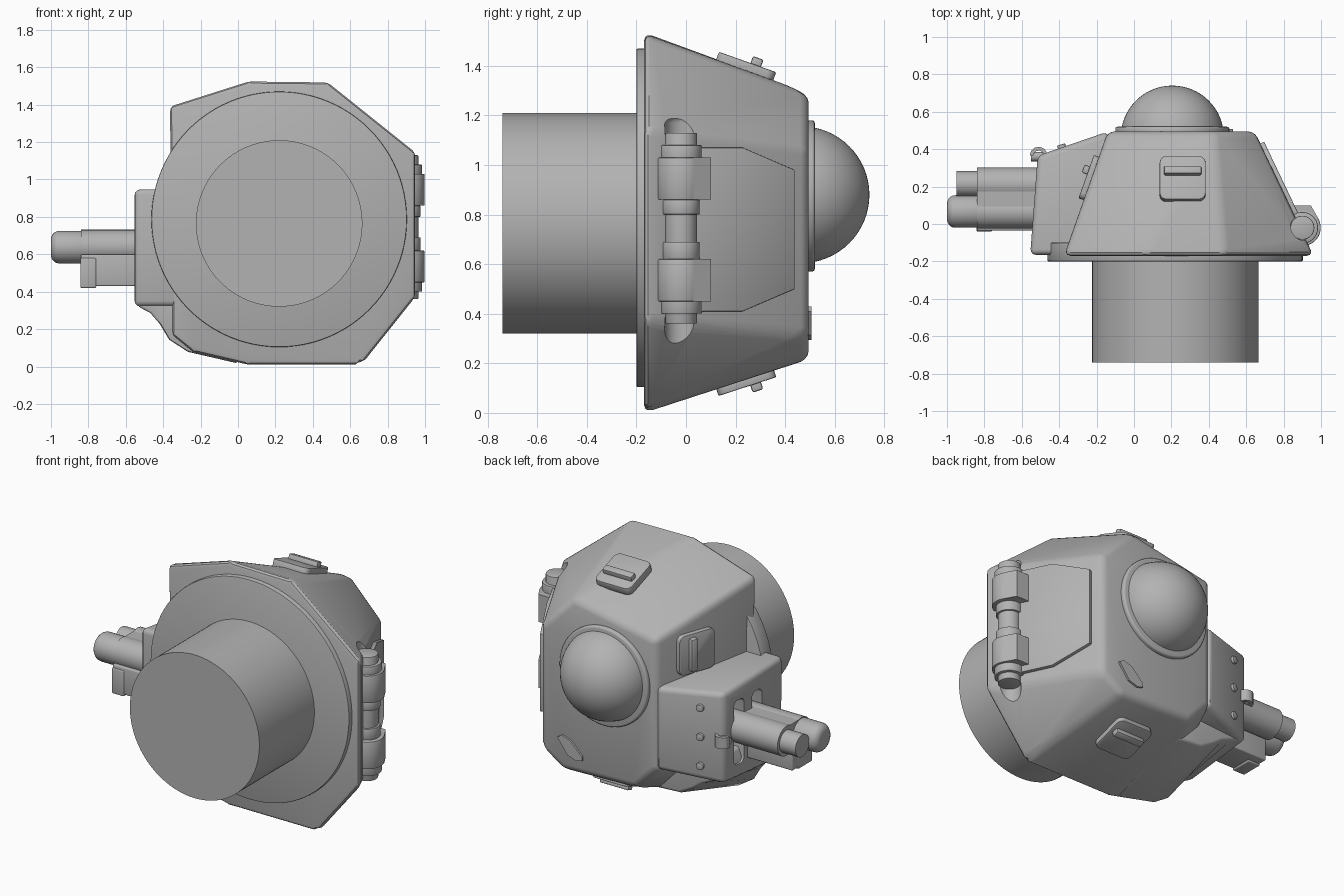
import bpy, bmesh, math
from mathutils import Vector, Matrix

cube = bpy.data.objects.get("Cube")
if cube:
    bpy.data.objects.remove(cube, do_unlink=True)

grey = bpy.data.materials.new("armour_grey")
grey.use_nodes = True
grey.diffuse_color = (0.45, 0.45, 0.45, 1)
grey.node_tree.nodes["Principled BSDF"].inputs["Base Color"].default_value = (0.45, 0.45, 0.45, 1)


def finish(name, bm, bevel=0, segments=3, angle=20, cutters=()):
    """Turn a bmesh into a bevelled, cut and shaded object."""
    bmesh.ops.recalc_face_normals(bm, faces=bm.faces)
    mesh = bpy.data.meshes.new(name)
    bm.to_mesh(mesh)
    bm.free()
    mesh.materials.append(grey)
    ob = bpy.data.objects.new(name, mesh)
    bpy.context.collection.objects.link(ob)
    if bevel:
        mod = ob.modifiers.new("Bevel", 'BEVEL')
        mod.width, mod.segments = bevel, segments
        mod.limit_method, mod.angle_limit = 'ANGLE', math.radians(angle)
    for cutter in cutters:
        mod = ob.modifiers.new("Cut", 'BOOLEAN')
        mod.operation, mod.solver, mod.object = 'DIFFERENCE', 'EXACT', cutter
    bpy.ops.object.select_all(action='DESELECT')
    bpy.context.view_layer.objects.active = ob
    ob.select_set(True)
    if ob.modifiers:
        bpy.ops.object.convert(target='MESH')
    bpy.ops.object.shade_smooth_by_angle(angle=math.radians(32))
    return ob


def hull(name, points, **kw):
    bm = bmesh.new()
    for p in points:
        bm.verts.new(p)
    res = bmesh.ops.convex_hull(bm, input=bm.verts)
    inner = [v for v in res["geom_interior"] if isinstance(v, bmesh.types.BMVert)]
    bmesh.ops.delete(bm, geom=inner, context='VERTS')
    bmesh.ops.dissolve_limit(bm, angle_limit=math.radians(4), verts=bm.verts, edges=bm.edges)
    return finish(name, bm, **kw)


def loft(name, front, back, **kw):
    """Join two matching outlines into a closed solid."""
    bm = bmesh.new()
    a = [bm.verts.new(p) for p in front]
    b = [bm.verts.new(p) for p in back]
    bm.faces.new(a)
    bm.faces.new(b[::-1])
    for i in range(len(a)):
        j = (i + 1) % len(a)
        bm.faces.new((a[j], a[i], b[i], b[j]))
    return finish(name, bm, **kw)


def tube(name, p0, p1, r, sides=48, **kw):
    p0, p1 = Vector(p0), Vector(p1)
    d = p1 - p0
    m = Matrix.Translation((p0 + p1) / 2) @ d.to_track_quat('Z', 'Y').to_matrix().to_4x4()
    bm = bmesh.new()
    bmesh.ops.create_cone(bm, cap_ends=True, segments=sides, radius1=r, radius2=r,
                          depth=d.length, matrix=m)
    return finish(name, bm, **kw)


def box(name, centre, size, axes=None, **kw):
    m = Matrix.Translation(centre)
    if axes:
        m = m @ Matrix(axes).transposed().to_4x4()
    bm = bmesh.new()
    bmesh.ops.create_cube(bm, size=1, matrix=m @ Matrix.Diagonal((*size, 1)))
    return finish(name, bm, **kw)


def at_y(outline, y):
    return [(x, y, z) for x, z in outline]


# Cutters for the hinge groove and the gun slots
groove = tube("hinge_groove_cutter", (0.9, -0.02, 0.25), (0.9, -0.02, 1.2), 0.066, bevel=0.03)
slots = [box("gun_slot_cutter", (-0.53, y, 0.62), (0.2, 0.09, 0.4), bevel=0.03)
         for y in (0.07, 0.23)]

# Faceted turret shell
base = [(0.05, 1.535), (0.485, 1.53), (0.96, 1.15), (0.96, 0.37), (0.665, 0), (0.05, 0),
        (-0.25, 0.07), (-0.36, 0.16), (-0.375, 0.6), (-0.375, 1.4)]
roof = [(-0.14, 1.18), (0.43, 1.29), (0.645, 1.07), (0.645, 0.31), (0.5, 0.215),
        (0, 0.23), (-0.14, 0.38)]
hull("turret_shell", at_y(base, -0.17) + at_y(roof, 0.495), bevel=0.035, angle=10, cutters=[groove])

# Gun housing on the side, with a flared lower skirt
housing = [(-0.14, 0.494, 0.38), (-0.14, 0.494, 0.89)]
for x, y, low, high in ((-0.555, -0.165, 0.32, 0.95), (-0.515, 0.365, 0.34, 0.9), (0, -0.165, 0.32, 0.95)):
    housing += [(x, y, low), (x, y, high)]
hull("gun_housing", housing, bevel=0.03, cutters=slots)
skirt_front = [(-0.55, 0.36), (-0.535, 0.32), (-0.47, 0.285), (-0.42, 0.225), (-0.37, 0.14),
               (-0.27, 0.075), (0, 0.012), (0, 0.5), (-0.5, 0.5)]
skirt_mid = [(-0.512, 0.38), (-0.5, 0.345), (-0.43, 0.33), (-0.36, 0.3), (-0.29, 0.25),
             (-0.2, 0.2), (0, 0.19), (0, 0.5), (-0.49, 0.5)]
loft("housing_skirt", at_y(skirt_front, -0.15), at_y(skirt_mid, 0.35), bevel=0.015, angle=40)

# Mounting ring and drum
tube("turret_ring", (0.22, -0.2, 0.787), (0.22, -0.1, 0.787), 0.683, 96, bevel=0.006, segments=2, angle=40)
tube("turret_drum", (0.22, -0.74, 0.765), (0.22, -0.15, 0.765), 0.445, 96)

# Dome and its collar
tube("dome_collar", (0.205, 0.45, 0.875), (0.205, 0.52, 0.875), 0.305, 64, bevel=0.012, angle=40)
bm = bmesh.new()
bmesh.ops.create_uvsphere(bm, u_segments=64, v_segments=32, radius=0.276,
                          matrix=Matrix.Translation((0.205, 0.464, 0.88)))
finish("dome", bm)

# Elongated cover plate on the roof
cover = [(0.53, 0.41), (0.5, 0.43), (0.44, 0.41), (0.36, 0.33), (0.36, 0.305), (0.4, 0.295), (0.46, 0.315)]
loft("roof_cover", at_y(cover, 0.48), at_y(cover, 0.507))


# Vision ports: rounded plate with a raised bar
def vision_port(name, centre, normal, along):
    n, u = Vector(normal).normalized(), Vector(along)
    axes = (u, n.cross(u), n)
    c = Vector(centre)
    m = Matrix(axes).transposed()
    bm = bmesh.new()
    bmesh.ops.create_cube(bm, size=1, matrix=Matrix.Diagonal((0.245, 0.245, 0.05, 1)))
    upright = [e for e in bm.edges if abs(e.verts[0].co.z - e.verts[1].co.z) > 0.01]
    bmesh.ops.bevel(bm, geom=upright, offset=0.035, segments=4, profile=0.5, affect='EDGES')
    bm.transform(Matrix.Translation(c) @ m.to_4x4())
    finish(name + "_plate", bm, bevel=0.005, segments=2, angle=50)
    toward_roof = axes[1] if axes[1].y > 0 else -axes[1]
    box(name + "_bar", c + n * 0.03 + toward_roof * 0.035, (0.2, 0.045, 0.05), axes,
        bevel=0.008, segments=2)


vision_port("upper_port", (0.26, 0.24, 1.392), (0, 0.235, 0.66), (1, 0, 0))
vision_port("lower_port", (0.28, 0.24, 0.13), (0, 0.215, -0.66), (1, 0, 0))
vision_port("side_port", (-0.232, 0.245, 1.05), (-0.66, 0.235, 0), (0, 0, 1))

# Hatch door lying on the sloping side
door = [(-0.08, 0.41), (0.22, 0.41), (0.43, 0.5), (0.43, 0.98), (0.22, 1.07), (-0.08, 1.07)]
door_at = lambda off: [(0.96 - 0.477 * (y + 0.17) + off * 0.9, y + off * 0.43, z) for y, z in door]
loft("hatch_door", door_at(-0.02), door_at(0.024), bevel=0.004, segments=2, angle=50)

# Hatch hinge: pin, knuckles and straps around one axis
for name, low, high, r in (("hinge_pin", 0.36, 1.13, 0.064), ("hinge_knuckle_mid_low", 0.62, 0.69, 0.076),
                           ("hinge_knuckle_mid_high", 0.8, 0.86, 0.076),
                           ("hinge_knuckle_low", 0.4, 0.5, 0.084), ("hinge_knuckle_high", 1.0, 1.08, 0.084),
                           ("hinge_strap_low", 0.45, 0.62, 0.098), ("hinge_strap_high", 0.86, 1.03, 0.098)):
    tube(name, (0.9, -0.02, low), (0.9, -0.02, high), r, bevel=0.005, segments=2, angle=40)
for name, low, high in (("strap_leaf_low", 0.45, 0.62), ("strap_leaf_high", 0.86, 1.03)):
    leaf = [(0.985, 0.03), (0.945, 0.1), (0.85, 0.1), (0.88, 0)]
    loft(name, [(x, y, low) for x, y in leaf], [(x, y, high) for x, y in leaf])

# Gun mount: twin barrels, sleeves and lower box
tube("outer_sleeve", (-0.84, 0.21, 0.64), (-0.42, 0.21, 0.64), 0.092)
tube("inner_sleeve", (-0.84, 0.065, 0.64), (-0.42, 0.065, 0.64), 0.09)
box("sleeve_bridge", (-0.63, 0.135, 0.65), (0.42, 0.15, 0.15))
box("gun_lower_box", (-0.63, 0.06, 0.515), (0.42, 0.19, 0.17), bevel=0.008)
box("gun_box_foot", (-0.8, 0.03, 0.5), (0.085, 0.14, 0.16), bevel=0.008)
tube("main_barrel", (-1, 0.067, 0.638), (-0.8, 0.067, 0.638), 0.087, bevel=0.045, segments=5, angle=40)
tube("second_barrel", (-0.95, 0.215, 0.64), (-0.8, 0.215, 0.64), 0.068)

# Hooked lug beside the gun
tube("lug_post", (-0.48, 0.36, 0.615), (-0.55, 0.36, 0.615), 0.025, 24)
arc = [(math.cos(t), math.sin(t)) for t in [math.radians(20 + 32 * i) for i in range(6)]]
ring = [(r * c - 0.51, r * s + 0.365) for r, side in ((0.048, arc), (0.028, arc[::-1])) for c, s in side]
loft("lug_hook", [(x, y, 0.58) for x, y in ring], [(x, y, 0.65) for x, y in ring])

# Housing bolts
for i in range(3):
    z = 0.44 + 0.18 * i
    tube("housing_bolt", (-0.38, 0.39, z), (-0.39, 0.425, z), 0.023, 20, bevel=0.006, segments=2, angle=40)

for cutter in [groove] + slots:
    cutter.hide_render = True
    cutter.hide_set(True)
